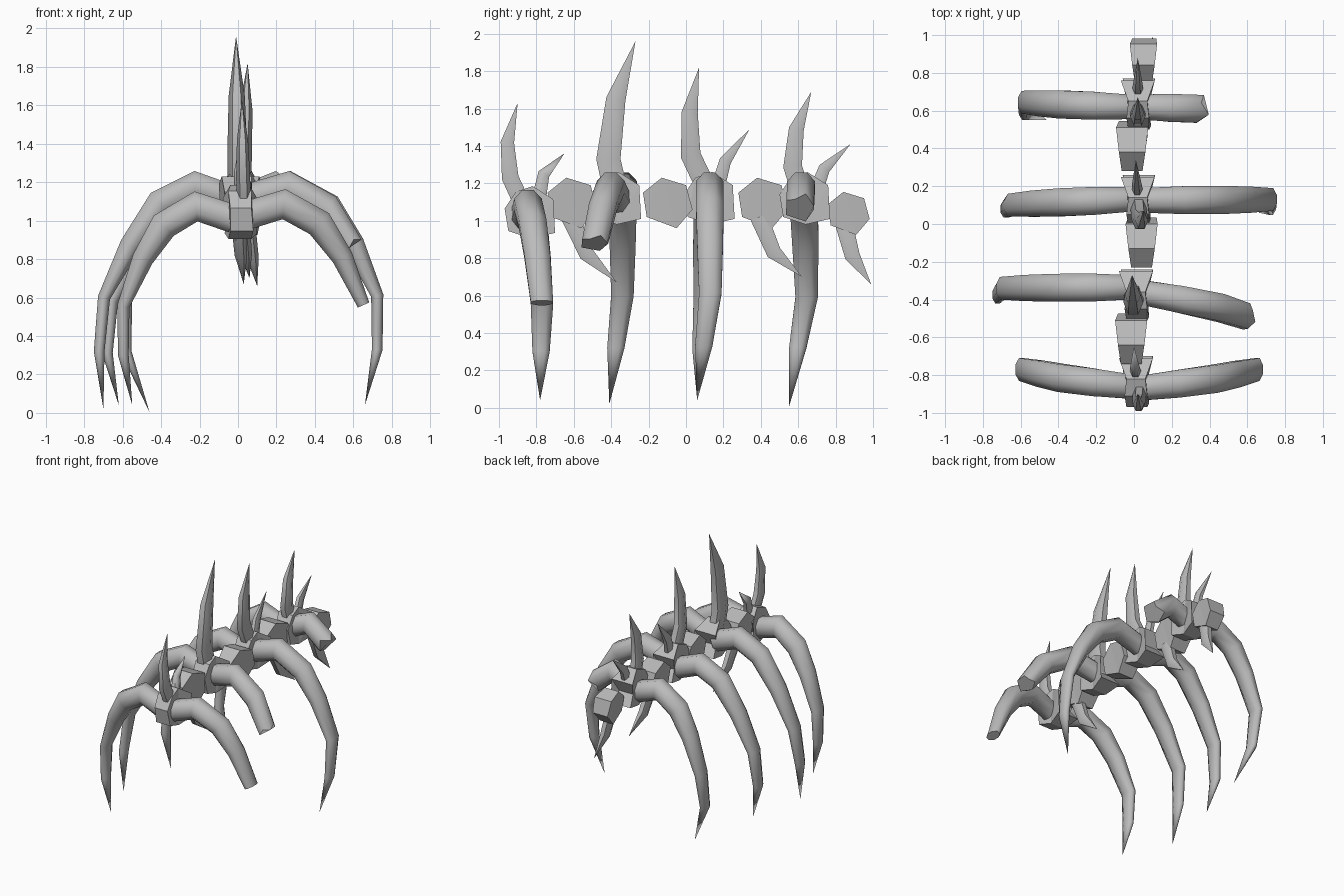
import bpy, bmesh, math
from mathutils import Vector

cube = bpy.data.objects.get("Cube")
if cube:
    bpy.data.objects.remove(cube)

bone = bpy.data.materials.new("bone grey")
bone.use_nodes = True
COLOR = (0.5, 0.5, 0.5, 1)
bone.diffuse_color = COLOR
bone.node_tree.nodes["Principled BSDF"].inputs["Base Color"].default_value = COLOR


def finish(name, bm, smooth):
    bmesh.ops.recalc_face_normals(bm, faces=bm.faces[:])
    mesh = bpy.data.meshes.new(name)
    bm.to_mesh(mesh)
    bm.free()
    obj = bpy.data.objects.new(name, mesh)
    bpy.context.collection.objects.link(obj)
    mesh.materials.append(bone)
    if smooth:
        bpy.ops.object.select_all(action="DESELECT")
        obj.select_set(True)
        bpy.context.view_layer.objects.active = obj
        bpy.ops.object.shade_smooth_by_angle(angle=math.radians(65))


def horn(name, path, radii, side_axis, sides, jag=0):
    """Sweep an oval along a path; radii are (in the bend plane, sideways)."""
    bm = bmesh.new()
    path = [Vector(p) for p in path]
    last = len(path) - 1
    rings = []
    for i, p in enumerate(path):
        tangent = (path[min(i + 1, last)] - path[max(i - 1, 0)]).normalized()
        up = tangent.cross(side_axis).normalized()
        a, b = radii[i]
        if a == 0:
            rings.append([bm.verts.new(p)])
            continue
        ring = []
        for k in range(sides):
            t = math.tau * (k + 0.5) / sides
            co = p + up * a * math.cos(t) + side_axis * b * math.sin(t)
            if i == last:
                co += tangent * jag * (1 if k % 2 else -1)
            ring.append(bm.verts.new(co))
        rings.append(ring)
    for r, s in zip(rings, rings[1:]):
        for k in range(sides):
            n = (k + 1) % sides
            if len(s) == 1:
                bm.faces.new((r[k], r[n], s[0]))
            else:
                bm.faces.new((r[k], r[n], s[n], s[k]))
    bm.faces.new(rings[0])
    if len(rings[-1]) > 1:
        bm.faces.new(rings[-1])
    finish(name, bm, True)


def block(name, center, profile, scale=1):
    """Chunky vertebra: side outline points (y, z, left edge, right edge)."""
    bm = bmesh.new()
    c = Vector(center)
    left = [bm.verts.new(c + scale * Vector((l, y, z))) for y, z, l, r in profile]
    right = [bm.verts.new(c + scale * Vector((r, y, z))) for y, z, l, r in profile]
    bm.faces.new(left)
    bm.faces.new(right)
    n = len(profile)
    for i in range(n):
        j = (i + 1) % n
        bm.faces.new((left[i], left[j], right[j], right[i]))
    bmesh.ops.triangulate(bm, faces=[f for f in bm.faces if len(f.verts) > 4])
    finish(name, bm, False)


# Ribs: a wide and a narrow-shouldered arch, scaled and cut short where broken
WIDE = [(0.03, 1.11), (0.26, 1.18), (0.46, 1.07), (0.59, 0.88), (0.71, 0.61), (0.71, 0.33)]
NARROW = [(0.03, 1.11), (0.22, 1.18), (0.4, 1.09), (0.555, 0.87), (0.69, 0.6), (0.715, 0.32)]
RIB_R = [(0.08, 0.07), (0.085, 0.08), (0.08, 0.08), (0.06, 0.075),
         (0.035, 0.065), (0.03, 0.05), (0, 0)]


def rib(name, arch, side, sx, sz, ys, tip=None, count=6, jag=0):
    root, bend, end = ys
    path = []
    for i, (x, z) in enumerate(arch[:count]):
        y = root + (bend - root) * min(i / 4, 1) + (end - bend) * max((i - 4) / 2, 0)
        path.append((side * sx * x, y, z * sz))
    if tip:
        path.append((side * tip[0], end, tip[1]))
    horn(name, path, RIB_R, Vector((0, 1, 0)), 8, jag)


rib("rib_1_left", WIDE, 1, 0.92, 0.92, (-0.87, -0.77, -0.77), count=5)
rib("rib_1_right", WIDE, -1, 0.84, 0.91, (-0.86, -0.77, -0.78), (0.55, 0.04))
rib("rib_2_left", WIDE, 1, 1.0, 1.0, (-0.36, -0.53, -0.53), count=4, jag=0.012)
rib("rib_2_right", NARROW, -1, 1.01, 1.0, (-0.335, -0.34, -0.41), (0.7, 0.02))
rib("rib_3_left", WIDE, 1, 1.02, 1.0, (0.125, 0.13, 0.06), (0.66, 0.04))
rib("rib_3_right", NARROW, -1, 0.95, 0.97, (0.13, 0.1, 0.06), (0.62, 0.04))
rib("rib_4_left", WIDE, 1, 0.72, 1.0, (0.62, 0.6, 0.6), count=3, jag=0.025)
rib("rib_4_right", WIDE, -1, 0.82, 0.97, (0.62, 0.645, 0.55), (0.46, 0.003))

# Vertebrae: pinched ones carry the ribs, tapered ones link them
PINCHED = [(-0.13, 0.03, -0.05, 0.06), (-0.07, 0.12, -0.06, 0.06), (0.02, 0.15, -0.05, 0.05),
           (0.13, 0.08, -0.09, 0.09), (0.08, -0.02, -0.06, 0.06), (0.14, -0.1, -0.08, 0.09),
           (0.01, -0.13, -0.06, 0.06), (-0.11, -0.09, -0.05, 0.07)]
LINK = [(-0.13, 0.06, -0.055, 0.055), (-0.03, 0.14, -0.07, 0.07), (0.1, 0.1, -0.085, 0.085),
        (0.135, -0.03, -0.07, 0.08), (0.05, -0.13, -0.07, 0.06), (-0.11, -0.07, -0.045, 0.05)]
for i, c in enumerate([(0.01, -0.84, 1.035), (0.01, -0.38, 1.11),
                       (0.02, 0.12, 1.11), (0.02, 0.63, 1.11)]):
    block(f"rib_vertebra_{i + 1}", c, PINCHED)
for i, (c, scale) in enumerate([((-0.015, -0.61, 1.09), 1.0), ((0.04, -0.1, 1.09), 1.0),
                                ((-0.01, 0.41, 1.09), 1.0), ((0.05, 0.867, 1.035), 0.85)]):
    block(f"link_vertebra_{i + 1}", c, LINK, scale)


# Spines: curved thorns lying in the side plane, with leaning tips
def thorn(name, x0, x1, pts, radii):
    n = len(pts) - 1
    path = [(x0 + (x1 - x0) * i / n, y, z) for i, (y, z) in enumerate(pts)]
    horn(name, path, [(r, r * 0.7) for r in radii], Vector((1, 0, 0)), 6)


TALL = [
    (0.03, 0.02, [(-0.88, 1.1), (-0.94, 1.23), (-0.955, 1.42), (-0.9, 1.63)], 0.052),
    (0.0, -0.01, [(-0.37, 1.13), (-0.415, 1.33), (-0.375, 1.65), (-0.27, 1.96)], 0.075),
    (0.02, 0.05, [(0.13, 1.13), (0.025, 1.35), (0.02, 1.58), (0.07, 1.82)], 0.062),
    (0.02, 0.02, [(0.62, 1.13), (0.57, 1.29), (0.59, 1.49), (0.67, 1.69)], 0.058),
]
for i, (x0, x1, pts, r) in enumerate(TALL):
    thorn(f"tall_spine_{i + 1}", x0, x1, pts, (r, r, r * 0.8, 0))

SHORT = [
    (0.01, 0.0, [(-0.79, 1.1), (-0.76, 1.25), (-0.65, 1.36)]),
    (0.02, 0.01, [(0.16, 1.14), (0.21, 1.32), (0.34, 1.49)]),
    (0.02, 0.02, [(0.68, 1.12), (0.74, 1.28), (0.88, 1.41)]),
]
for i, (x0, x1, pts) in enumerate(SHORT):
    thorn(f"short_spine_{i + 1}", x0, x1, pts, (0.045, 0.037, 0))

LOWER = [
    (0.0, 0.03, [(-0.62, 1.02), (-0.53, 0.82), (-0.37, 0.67)]),
    (0.02, 0.06, [(0.39, 1.02), (0.47, 0.83), (0.62, 0.7)]),
    (0.05, 0.1, [(0.84, 1.0), (0.89, 0.81), (0.99, 0.66)]),
]
for i, (x0, x1, pts) in enumerate(LOWER):
    thorn(f"lower_spine_{i + 1}", x0, x1, pts, (0.055, 0.047, 0))
